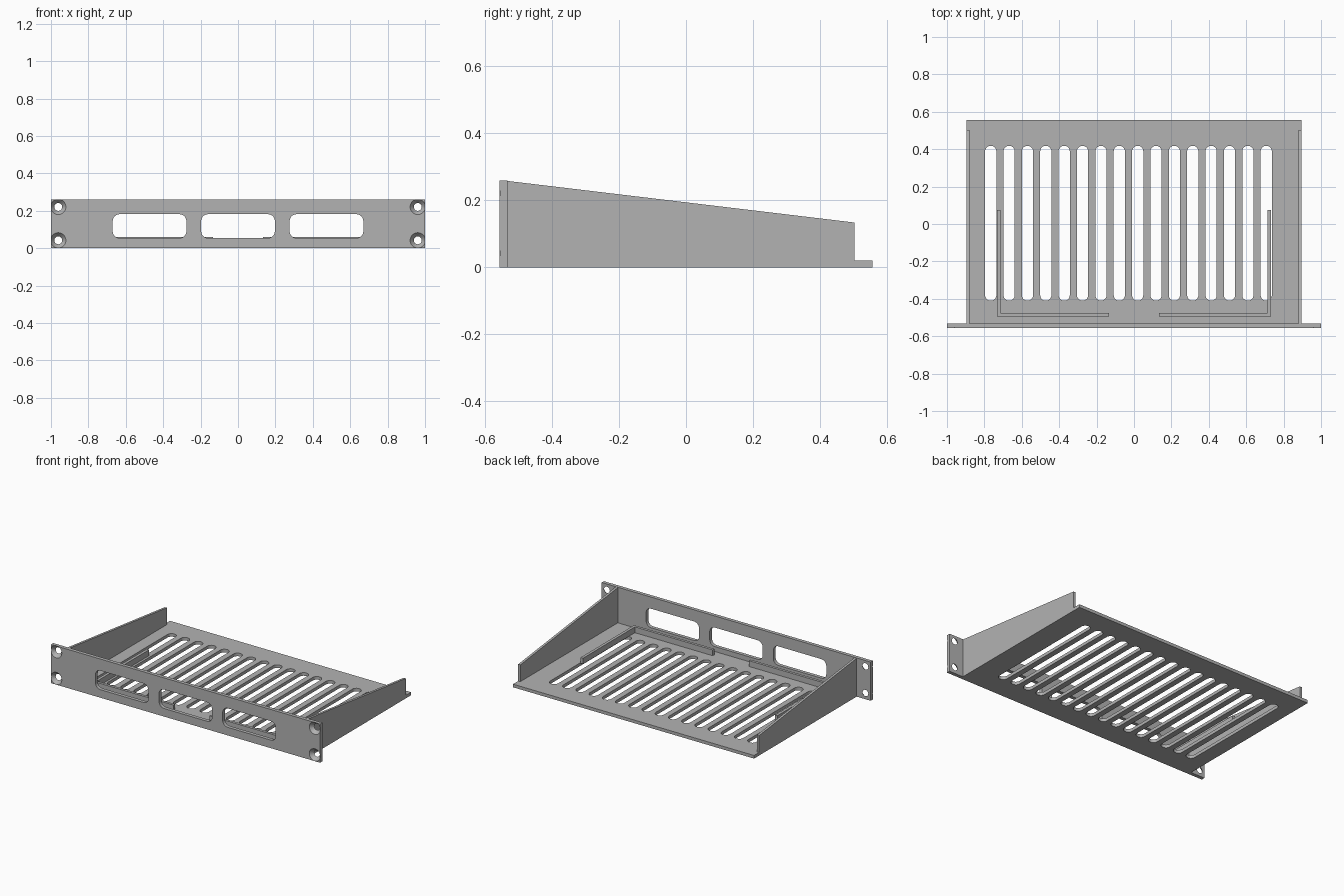
import bpy
import bmesh
import math
from mathutils import Matrix, Vector

cube = bpy.data.objects.get("Cube")
if cube:
    bpy.data.objects.remove(cube, do_unlink=True)

grey = bpy.data.materials.new("plain grey")
grey.use_nodes = True
grey.diffuse_color = (0.45, 0.45, 0.45, 1)
grey.node_tree.nodes["Principled BSDF"].inputs["Base Color"].default_value = (0.45, 0.45, 0.45, 1)

# Overall sizes
FRONT, BACK, PLATE_BACK = -0.557, 0.557, -0.533
HEIGHT, FLOOR, HALF = 0.26, 0.021, 0.896

# How a 2D profile point (u, v) and a depth w map to space
AXES = {
    "x": lambda u, v, w: (w, u, v),
    "y": lambda u, v, w: (u, w, v),
    "z": lambda u, v, w: (u, v, w),
}


def add_prism(bm, points, axis, low, high):
    """Extrude a 2D outline along an axis."""
    place = AXES[axis]
    face = bm.faces.new([bm.verts.new(place(u, v, low)) for u, v in points])
    result = bmesh.ops.extrude_face_region(bm, geom=[face])
    verts = [g for g in result["geom"] if isinstance(g, bmesh.types.BMVert)]
    offset = Vector(place(0, 0, high - low))
    bmesh.ops.translate(bm, verts=verts, vec=offset)


def rectangle(u0, v0, u1, v1):
    return [(u0, v0), (u1, v0), (u1, v1), (u0, v1)]


def rounded(u0, v0, u1, v1, radius, steps=8):
    """Outline of a rectangle with round corners."""
    corners = [(u1, v1), (u0, v1), (u0, v0), (u1, v0)]
    signs = [(-1, -1), (1, -1), (1, 1), (-1, 1)]
    points = []
    for i, ((u, v), (su, sv)) in enumerate(zip(corners, signs)):
        for k in range(steps + 1):
            a = math.pi / 2 * (i + k / steps)
            points.append((u + su * radius + radius * math.cos(a),
                           v + sv * radius + radius * math.sin(a)))
    return points


def make(name, bm):
    bmesh.ops.recalc_face_normals(bm, faces=bm.faces)
    mesh = bpy.data.meshes.new(name)
    bm.to_mesh(mesh)
    bm.free()
    mesh.materials.append(grey)
    obj = bpy.data.objects.new(name, mesh)
    bpy.context.scene.collection.objects.link(obj)
    return obj


def part(name, points, axis, low, high):
    bm = bmesh.new()
    add_prism(bm, points, axis, low, high)
    return make(name, bm)


def cut(obj, cutter_bm):
    """Subtract the cutter shapes and bake the result."""
    cutter = make("cutter", cutter_bm)
    cutter.hide_render = True
    mod = obj.modifiers.new("openings", "BOOLEAN")
    mod.operation = "DIFFERENCE"
    mod.solver = "EXACT"
    mod.object = cutter
    bpy.context.view_layer.update()
    graph = bpy.context.evaluated_depsgraph_get()
    mesh = bpy.data.meshes.new_from_object(obj.evaluated_get(graph))
    obj.modifiers.clear()
    obj.data = mesh
    bpy.data.objects.remove(cutter, do_unlink=True)


# Front plate with three windows and four countersunk screw holes
plate = part("front_plate", rectangle(-1, 0, 1, HEIGHT), "y", FRONT, PLATE_BACK)
bm = bmesh.new()
for x in (-0.473, 0, 0.473):
    add_prism(bm, rounded(x - 0.197, 0.054, x + 0.197, 0.182, 0.037), "y", FRONT - 0.1, PLATE_BACK + 0.1)
depth = PLATE_BACK - FRONT
turn = Matrix.Rotation(math.pi / 2, 4, "X")
for x in (-0.961, 0.961):
    for z in (0.042, 0.221):
        # The cone passes a little beyond both faces of the plate
        spot = Matrix.Translation((x, (FRONT + PLATE_BACK) / 2, z))
        bmesh.ops.create_cone(bm, cap_ends=True, segments=32, radius1=0.016, radius2=0.046,
                              depth=depth * 1.5, matrix=spot @ turn)
cut(plate, bm)

# Floor with a row of ventilation slots
floor = part("floor", rectangle(-HALF, PLATE_BACK, HALF, BACK), "z", 0, FLOOR)
bm = bmesh.new()
for i in range(16):
    x = -0.766 + i * 0.0982
    add_prism(bm, rounded(x - 0.03, -0.41, x + 0.03, 0.418, 0.0299), "z", -0.1, 0.1)
cut(floor, bm)

# Sloping side walls and L-shaped locating ridges
wall = [(PLATE_BACK, FLOOR), (0.502, FLOOR), (0.502, 0.134), (PLATE_BACK, HEIGHT - 0.002)]
for side, s in (("left", 1), ("right", -1)):
    part(side + "_wall", wall, "x", s * HALF, s * (HALF - 0.016))
    ridge = [(0.135, -0.494), (0.732, -0.494), (0.732, 0.074), (0.713, 0.074),
             (0.713, -0.476), (0.135, -0.476)]
    part(side + "_ridge", [(s * x, y) for x, y in ridge], "z", FLOOR, 0.06)
